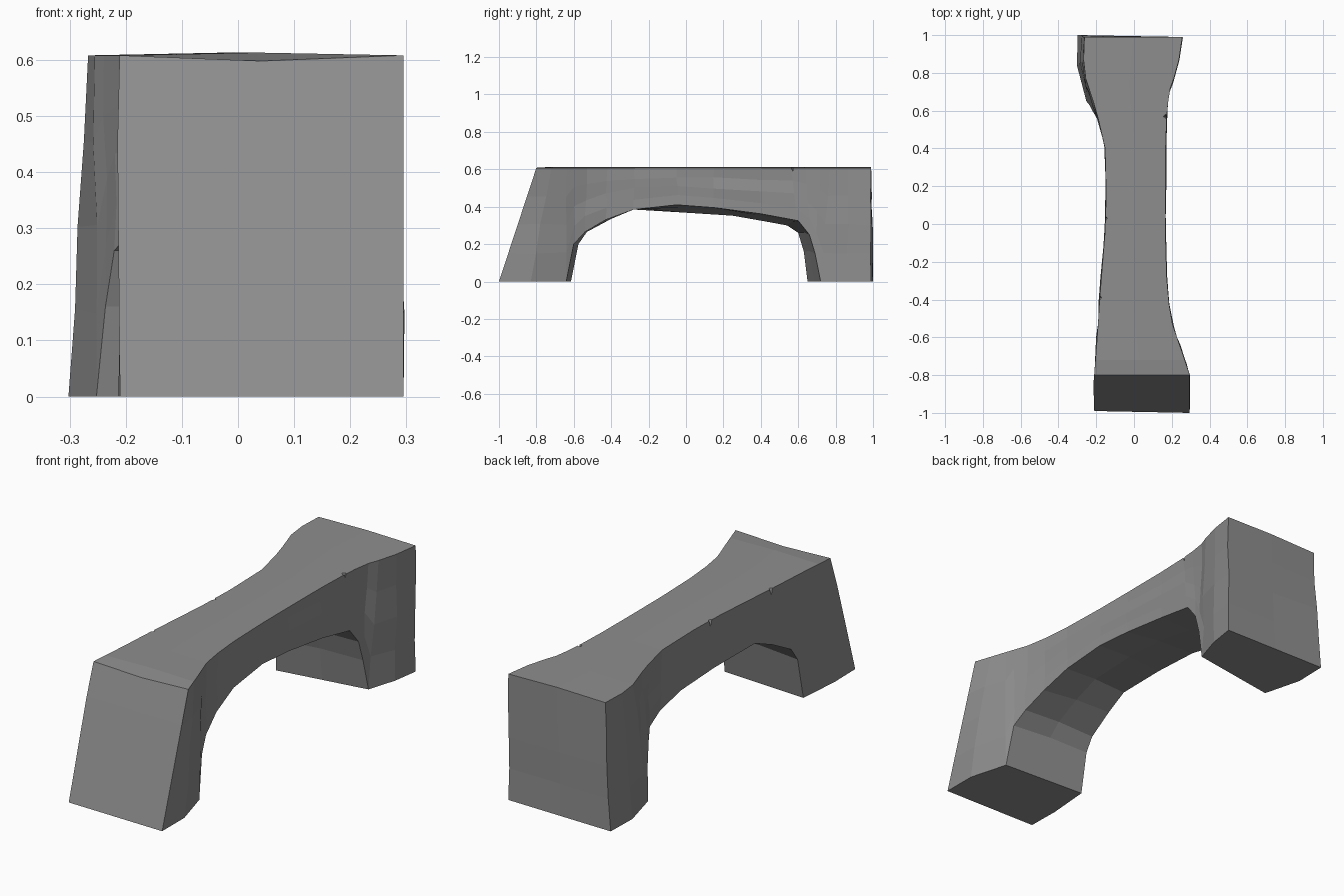
import bpy, bmesh, random
from mathutils import Vector

random.seed(4)
if "Cube" in bpy.data.objects:
    bpy.data.objects.remove(bpy.data.objects["Cube"], do_unlink=True)

stone = bpy.data.materials.new("grey stone")
stone.use_nodes = True
stone.diffuse_color = (0.27, 0.27, 0.27, 1)
stone.node_tree.nodes["Principled BSDF"].inputs["Base Color"].default_value = stone.diffuse_color

TOP, LEVELS, COLUMNS = 0.608, 5, 3

# Plan outline: (y, x) along the left and right sides
LEFT = [(-1, .295), (-.8, .295), (-.65, .245), (-.52, .2), (-.35, .175),
        (0, .165), (.5, .168), (.7, .185), (.8, .222), (.9, .245), (1, .257)]
RIGHT = [(-1, -.21), (-.85, -.215), (-.6, -.195), (-.4, -.182), (0, -.15),
         (.3, -.145), (.42, -.155), (.6, -.2), (.8, -.265), (.9, -.268), (1, -.262)]

# Stations from front to back: top y, left underside (y, z), right underside (y, z)
STATIONS = [
    (-.8, (-1, 0), (-.99, 0)),
    (-.72, (-.83, 0), (-.83, 0)),
    (-.64, (-.64, 0), (-.615, 0)),
    (-.6, (-.6, .2), (-.575, .2)),
    (-.53, (-.54, .265), (-.53, .265)),
    (-.42, (-.43, .33), (-.4, .335)),
    (-.28, (-.28, .385), (-.28, .385)),
    (-.05, (-.05, .41), (0, .368)),
    (.15, (.15, .395), (.25, .352)),
    (.4, (.4, .362), (.42, .322)),
    (.56, (.6, .325), (.54, .3)),
    (.64, (.66, .25), (.6, .26)),
    (.72, (.69, .15), (.63, .16)),
    (.77, (.72, 0), (.65, 0)),
    (.87, (.86, 0), (.84, 0)),
    (.99, (.99, 0), (1, 0)),
]


def outline(points, y):
    """Sideways reach of the plan outline at y."""
    for (y0, x0), (y1, x1) in zip(points, points[1:]):
        if y <= y1:
            return x0 + (x1 - x0) * (y - y0) / (y1 - y0)
    return points[-1][1]


def side_point(points, top_y, foot, t):
    """Point on a side, t = 0 at the underside and 1 at the top."""
    y = foot[0] + (top_y - foot[0]) * t
    z = foot[1] + (TOP - foot[1]) * t
    x = outline(points, y)
    if x < 0 and y > .55:                     # right side of the back foot flares
        x -= .036 * (1 - z / TOP)
    return Vector((x, y, z))


def lattice_point(i, j, k):
    top_y, left, right = STATIONS[i]
    t = j / (LEVELS - 1)
    p = side_point(LEFT, top_y, left, t).lerp(
        side_point(RIGHT, top_y, right, t), k / (COLUMNS - 1))
    last = len(STATIONS) - 1
    if j == LEVELS - 1 and k == 1:            # worn front lip, crowned walkway
        p.z += -.01 if i == 0 else .005
    elif 0 < j < LEVELS - 1 and i:            # chipped stone
        p += Vector([random.uniform(-.005, .005) for _ in range(3)])
        p.y = min(p.y, 1)
    if k == 1 and 2 <= i < last - 1 and j == 0 and p.z > .05:
        p.z += .008                           # hollowed underside
    return p


# Arch: skin of a lattice running from the front foot to the back foot
bm = bmesh.new()
cache = {}


def vert(*key):
    if key not in cache:
        cache[key] = bm.verts.new(lattice_point(*key))
    return cache[key]


def skin(axis, level, sizes):
    a, b = [n for n in range(3) if n != axis]
    for u in range(sizes[a] - 1):
        for v in range(sizes[b] - 1):
            corners = []
            for du, dv in ((0, 0), (1, 0), (1, 1), (0, 1)):
                key = [level] * 3
                key[a], key[b] = u + du, v + dv
                corners.append(vert(*key))
            bm.faces.new(corners)


sizes = (len(STATIONS), LEVELS, COLUMNS)
for axis in range(3):
    skin(axis, 0, sizes)
    skin(axis, sizes[axis] - 1, sizes)
bmesh.ops.recalc_face_normals(bm, faces=bm.faces)
mesh = bpy.data.meshes.new("stone_arch")
bm.to_mesh(mesh)
bm.free()
mesh.materials.append(stone)
arch = bpy.data.objects.new("stone_arch", mesh)
bpy.context.collection.objects.link(arch)

# Small nicks chipped out of the walkway edges
bpy.context.view_layer.objects.active = arch
for x, y in ((.168, .57), (-.152, .03), (-.182, -.39)):
    bpy.ops.mesh.primitive_cone_add(vertices=4, radius1=.024, radius2=0, depth=.06,
                                    location=(x, y, TOP), rotation=(3.14, 0, .1))
    cutter = bpy.context.object
    cutter.name = "nick_cutter"
    cutter.hide_render = True
    cutter.data.materials.append(stone)
    bpy.context.view_layer.objects.active = arch
    cut = arch.modifiers.new("nick", "BOOLEAN")
    cut.operation, cut.solver, cut.object = "DIFFERENCE", "EXACT", cutter
    bpy.ops.object.modifier_apply(modifier=cut.name)
    bpy.data.objects.remove(cutter, do_unlink=True)
